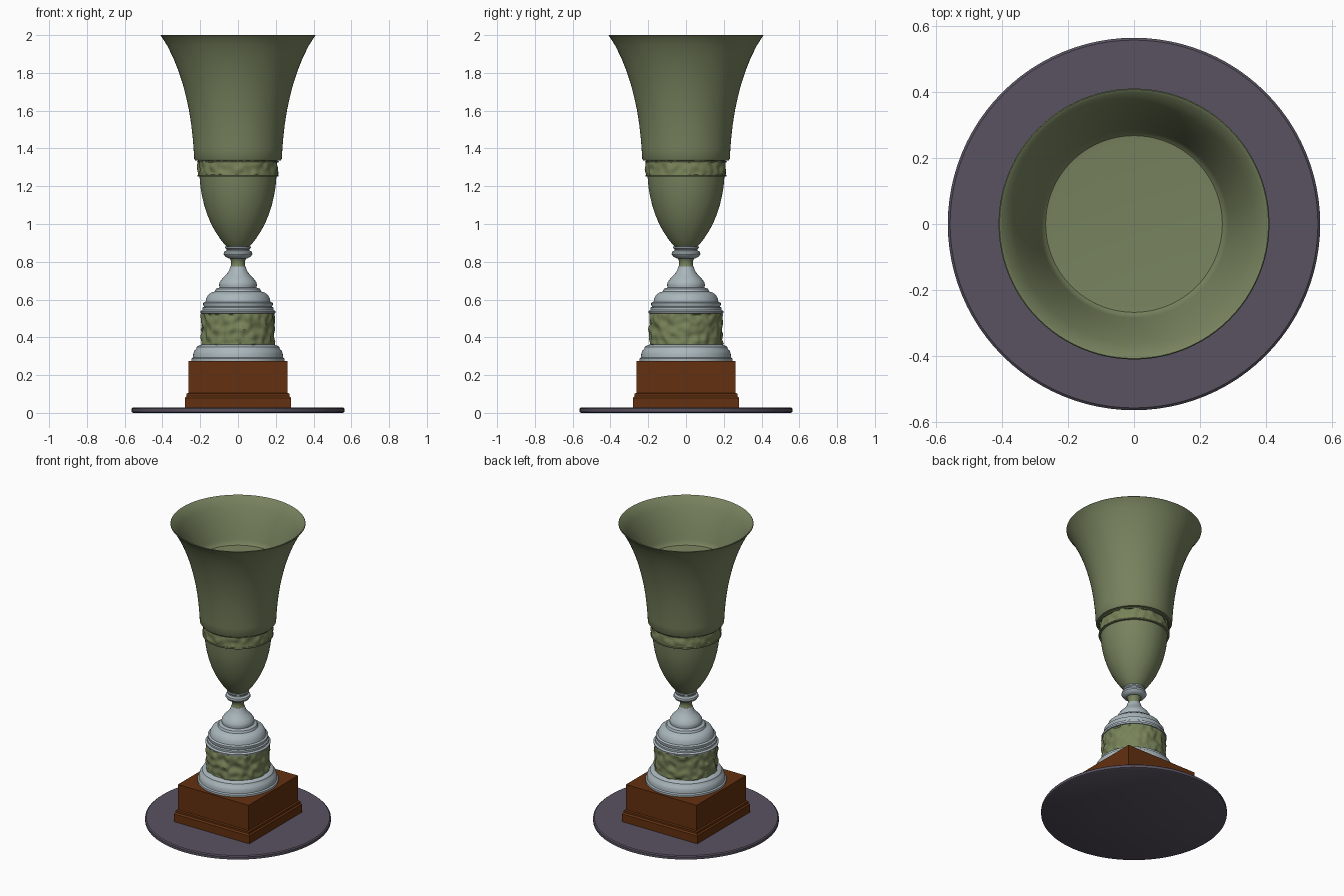
import bpy, bmesh, math
from mathutils import Vector, noise

SEG = 96


def mat(name, rgb):
    m = bpy.data.materials.new(name)
    m.diffuse_color = (*rgb, 1)
    return m


GREEN = mat("olive green", (0.185, 0.225, 0.112))
BAND = mat("relief green", (0.185, 0.225, 0.098))
WHITE = mat("pale blue grey", (0.40, 0.47, 0.50))
WOOD = mat("brown wood", (0.125, 0.030, 0.005))
DISC = mat("purple grey", (0.098, 0.084, 0.118))


def finish(name, bm, material, angle=35):
    bmesh.ops.recalc_face_normals(bm, faces=bm.faces[:])
    me = bpy.data.meshes.new(name)
    bm.to_mesh(me)
    bm.free()
    me.materials.append(material)
    ob = bpy.data.objects.new(name, me)
    bpy.context.collection.objects.link(ob)
    bpy.ops.object.select_all(action='DESELECT')
    ob.select_set(True)
    bpy.context.view_layer.objects.active = ob
    bpy.ops.object.shade_smooth_by_angle(angle=math.radians(angle))
    return ob


def loft(bm, rings):
    """Skin a stack of vertex rings and cap both ends."""
    n = len(rings[0])
    for a, b in zip(rings, rings[1:]):
        for i in range(n):
            j = (i + 1) % n
            bm.faces.new((a[i], a[j], b[j], b[i]))
    bm.faces.new(rings[0][::-1])
    bm.faces.new(rings[-1])


def lathe(name, profile, material, seg=SEG, relief=0.0):
    bm = bmesh.new()
    rings = []
    for k, (r, z) in enumerate(profile):
        ring = []
        for i in range(seg):
            a = 2 * math.pi * i / seg
            d = 0
            if relief and 1 < k < len(profile) - 2:
                p = Vector((math.cos(a) * r, math.sin(a) * r, z)) * 26
                d = relief * noise.noise(p)
            ring.append(bm.verts.new(((r + d) * math.cos(a), (r + d) * math.sin(a), z)))
        rings.append(ring)
    loft(bm, rings)
    return finish(name, bm, material)


def square_stack(name, profile, material):
    bm = bmesh.new()
    rings = [[bm.verts.new((sx * h, sy * h, z))
              for sx, sy in ((-1, -1), (1, -1), (1, 1), (-1, 1))] for h, z in profile]
    loft(bm, rings)
    return finish(name, bm, material, 20)


def band(name, r, z0, z1, rows, relief, seg):
    """Embossed ring with plain edge beads."""
    prof = [(r - 0.02, z0), (r, z0)]
    prof += [(r, z0 + (z1 - z0) * k / rows) for k in range(1, rows)]
    prof += [(r, z1), (r - 0.02, z1)]
    return lathe(name, prof, BAND, seg, relief)


# Round ground plate
lathe("base_disc", [(0.555, 0), (0.565, 0.005), (0.565, 0.022), (0.558, 0.028)], DISC)

# Square wooden block with moulded foot
square_stack("wood_block", [(0.28, 0.026), (0.28, 0.08), (0.272, 0.09), (0.272, 0.102),
                            (0.262, 0.106), (0.262, 0.275)], WOOD)

# Pale plinth ring
lathe("plinth", [(0.246, 0.272), (0.246, 0.288), (0.238, 0.294), (0.237, 0.312), (0.231, 0.33),
                 (0.222, 0.338), (0.218, 0.35), (0.205, 0.358), (0.19, 0.362)], WHITE)

# Embossed drum
band("drum_relief", 0.192, 0.355, 0.53, 16, 0.014, 160)

# Pale stepped dome
lathe("stepped_dome", [(0.18, 0.524), (0.197, 0.528), (0.199, 0.538), (0.188, 0.545),
                       (0.188, 0.557), (0.180, 0.562), (0.184, 0.572), (0.184, 0.582),
                       (0.172, 0.588), (0.168, 0.605), (0.158, 0.625), (0.143, 0.636),
                       (0.122, 0.643), (0.116, 0.657), (0.098, 0.664), (0.100, 0.678),
                       (0.097, 0.692), (0.082, 0.712), (0.062, 0.732), (0.048, 0.752),
                       (0.040, 0.775)], WHITE)

# Slim neck and collar knob
lathe("neck", [(0.041, 0.772), (0.036, 0.785), (0.036, 0.80), (0.042, 0.815), (0.05, 0.826)], GREEN)
lathe("collar", [(0.048, 0.818), (0.066, 0.826), (0.076, 0.84), (0.074, 0.853), (0.060, 0.860),
                 (0.060, 0.866), (0.068, 0.872), (0.068, 0.88), (0.055, 0.884)], WHITE)

# Lower bowl
lathe("lower_bowl", [(0.058, 0.878), (0.072, 0.892), (0.095, 0.922), (0.120, 0.96), (0.142, 1.0),
                     (0.163, 1.05), (0.179, 1.10), (0.191, 1.15), (0.199, 1.20), (0.204, 1.26)], GREEN)

# Embossed cup band with edge beads
band("cup_relief", 0.211, 1.255, 1.338, 8, 0.012, 160)
for nm, z in (("lower_bead", 1.256), ("upper_bead", 1.33)):
    lathe(nm, [(0.20, z - 0.006), (0.214, z - 0.004), (0.216, z), (0.214, z + 0.004),
               (0.20, z + 0.006)], GREEN)

# Flared cup: outside up to the lip, then inside down to a shallow floor
lathe("flared_cup", [(0.205, 1.335), (0.226, 1.337), (0.232, 1.346), (0.235, 1.40), (0.240, 1.46),
                     (0.248, 1.53), (0.259, 1.60), (0.274, 1.67), (0.292, 1.74), (0.315, 1.81),
                     (0.343, 1.88), (0.375, 1.945), (0.404, 1.99), (0.411, 1.997), (0.408, 2.0),
                     (0.398, 1.995), (0.364, 1.945), (0.332, 1.88), (0.304, 1.81), (0.285, 1.755),
                     (0.278, 1.735), (0.268, 1.726), (0.25, 1.724)], GREEN)
